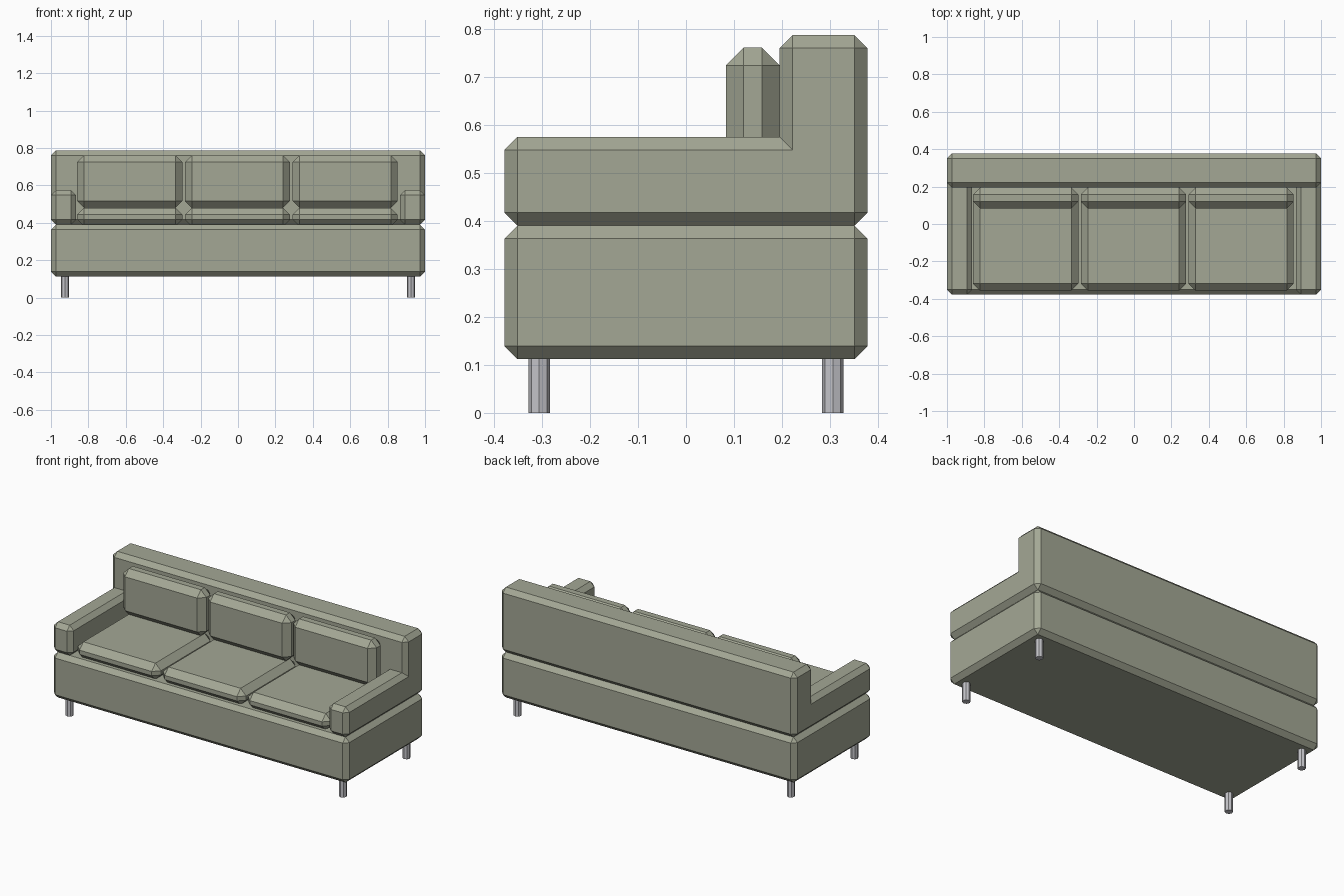
import bpy
import bmesh

default = bpy.data.objects.get("Cube")
if default:
    bpy.data.objects.remove(default, do_unlink=True)


def make_material(name, rgb):
    mat = bpy.data.materials.new(name)
    mat.use_nodes = True
    mat.diffuse_color = (*rgb, 1)
    mat.node_tree.nodes["Principled BSDF"].inputs["Base Color"].default_value = (*rgb, 1)
    return mat


fabric = make_material("sage_fabric", (0.37, 0.39, 0.30))
metal = make_material("grey_metal", (0.55, 0.55, 0.58))


def add_object(name, bm, mat):
    mesh = bpy.data.meshes.new(name)
    bm.to_mesh(mesh)
    bm.free()
    mesh.materials.append(mat)
    obj = bpy.data.objects.new(name, mesh)
    bpy.context.collection.objects.link(obj)
    return obj


def chamfered_box(name, low, high, chamfer, open_back=False):
    """Box between two corners; open_back leaves the rear end square."""
    bm = bmesh.new()
    bmesh.ops.create_cube(bm, size=1)
    for v in bm.verts:
        v.co = [h if c > 0 else l for c, l, h in zip(v.co, low, high)]
    edges = [e for e in bm.edges
             if not (open_back and all(v.co.y > high[1] - 1e-5 for v in e.verts))]
    bmesh.ops.bevel(bm, geom=edges, offset=chamfer, offset_type='OFFSET',
                    segments=1, profile=0.5, affect='EDGES')
    return add_object(name, bm, fabric)


DEPTH = 0.378
BASE_BOTTOM, BASE_TOP = 0.112, 0.39
BACK_FRONT = 0.195
EDGE = 0.027       # frame chamfer
SOFT = 0.037       # cushion chamfer

# Frame: base and backrest
chamfered_box("base", (-1, -DEPTH, BASE_BOTTOM), (1, DEPTH, BASE_TOP), EDGE)
chamfered_box("backrest", (-1, BACK_FRONT, BASE_TOP), (1, DEPTH, 0.787), EDGE)

# Armrests run square into the backrest chamfer
for side, x0, x1 in (("right", -1, -0.866), ("left", 0.866, 1)):
    chamfered_box(side + "_armrest", (x0, -DEPTH, BASE_TOP),
                  (x1, BACK_FRONT + EDGE, 0.575), EDGE, open_back=True)

# Three seat cushions, each with a back cushion
for i, place in enumerate(("right", "middle", "left")):
    x = (i - 1) * 0.576 - 0.003
    x0, x1 = x - 0.281, x + 0.281
    chamfered_box(place + "_seat_cushion", (x0, -0.356, 0.38),
                  (x1, BACK_FRONT, 0.48), SOFT)
    chamfered_box(place + "_back_cushion", (x0, 0.083, 0.48),
                  (x1, BACK_FRONT, 0.761), SOFT)

# Four octagonal legs
for side, x in (("right", -0.925), ("left", 0.925)):
    for end, y in (("front", -0.306), ("back", 0.306)):
        bm = bmesh.new()
        bmesh.ops.create_cone(bm, cap_ends=True, segments=8, radius1=0.0225,
                              radius2=0.0225, depth=BASE_BOTTOM)
        bmesh.ops.translate(bm, verts=bm.verts, vec=(x, y, BASE_BOTTOM / 2))
        add_object(f"{end}_{side}_leg", bm, metal)
